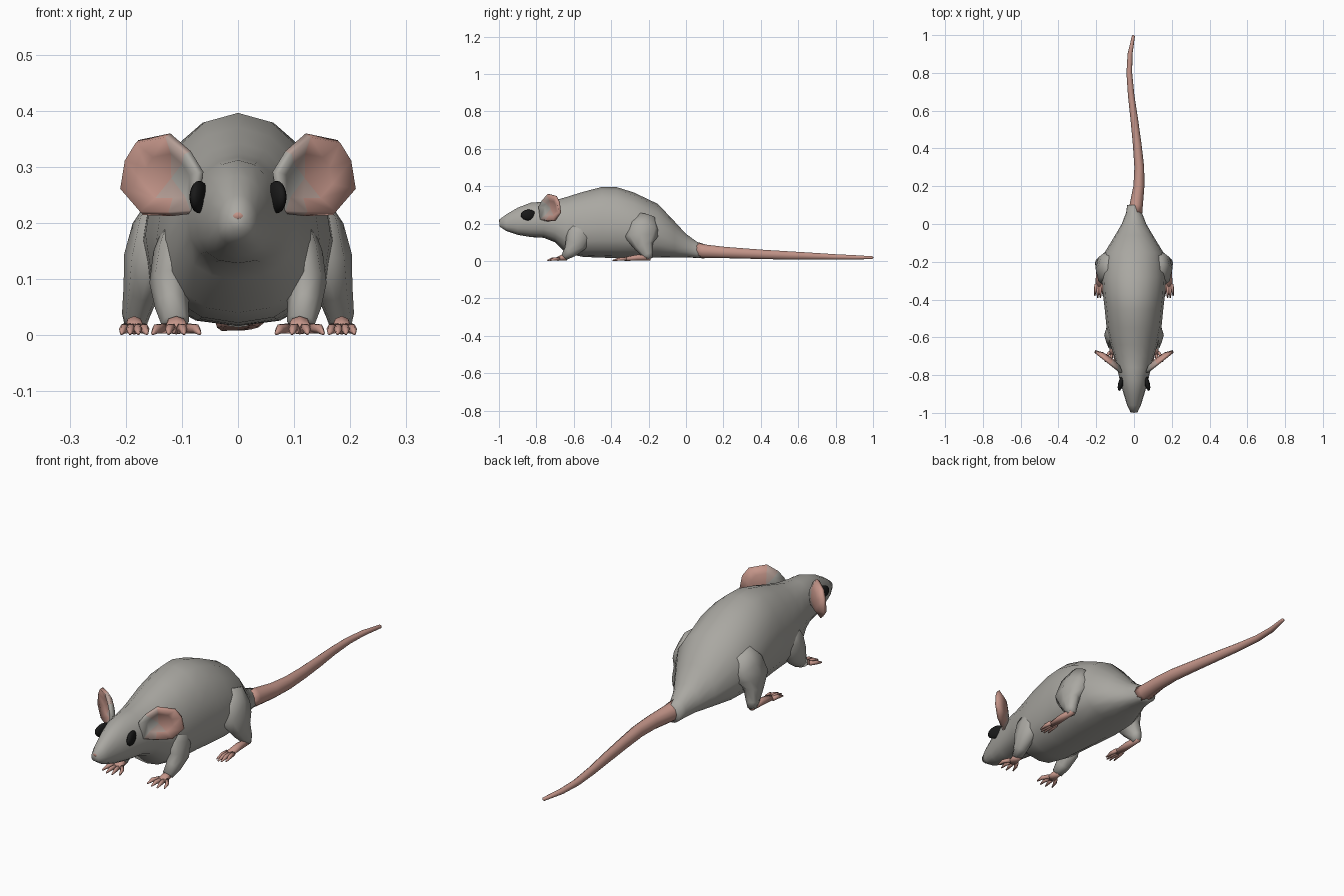
import bpy, bmesh
from math import sin, cos, pi, copysign
from mathutils import Vector, Matrix

if "Cube" in bpy.data.objects:
    bpy.data.objects.remove(bpy.data.objects["Cube"])


def material(name, rgb):
    m = bpy.data.materials.new(name)
    m.diffuse_color = (*rgb, 1)
    m.use_nodes = True
    m.node_tree.nodes["Principled BSDF"].inputs["Base Color"].default_value = m.diffuse_color
    return m


FUR = material("fur", (0.40, 0.39, 0.36))
PINK = material("pink_skin", (0.55, 0.30, 0.25))
BLEND = material("fur_skin_blend", (0.47, 0.35, 0.31))
BLACK = material("eye_black", (0.01, 0.01, 0.01))


def finish(name, bm, mats, mirror=False):
    bmesh.ops.recalc_face_normals(bm, faces=bm.faces)
    me = bpy.data.meshes.new(name)
    bm.to_mesh(me)
    bm.free()
    me.shade_smooth()
    for m in mats:
        me.materials.append(m)
    ob = bpy.data.objects.new(name, me)
    bpy.context.collection.objects.link(ob)
    if mirror:
        ob.modifiers.new("mirror", 'MIRROR').use_mirror_merge = False
    return ob


def skin_rings(bm, rings):
    rings = [[bm.verts.new(p) for p in r] for r in rings]
    n = len(rings[0])
    for a, b in zip(rings, rings[1:]):
        for i in range(n):
            j = (i + 1) % n
            bm.faces.new((a[i], a[j], b[j], b[i]))
    bm.faces.new(rings[0])
    bm.faces.new(rings[-1])


def tube(bm, path, sides=8):
    """Loft ellipses along points (x, y, z, sideways radius, other radius)."""
    pts = [Vector(p[:3]) for p in path]
    rings = []
    for i, p in enumerate(path):
        t = (pts[min(i + 1, len(pts) - 1)] - pts[max(i - 1, 0)]).normalized()
        n = t.cross(Vector((1, 0, 0))).normalized()
        s = n.cross(t)
        rings.append([pts[i] + s * p[3] * cos(2 * pi * k / sides) + n * p[4] * sin(2 * pi * k / sides)
                      for k in range(sides)])
    skin_rings(bm, rings)


def ellipsoid(name, centre, size, mat, turn=0.0, mirror=False):
    bm = bmesh.new()
    mtx = Matrix.Translation(centre) @ Matrix.Rotation(turn, 4, 'Z') @ Matrix.Diagonal((*size, 1))
    bmesh.ops.create_uvsphere(bm, u_segments=14, v_segments=10, radius=1, matrix=mtx)
    return finish(name, bm, [mat], mirror)


# head and body: y, top, bottom, half width
SECTIONS = [(-.998, .222, .185, .018), (-.96, .25, .16, .036), (-.9, .285, .14, .055),
            (-.83, .312, .128, .075), (-.76, .317, .124, .09), (-.7, .325, .10, .105),
            (-.64, .342, .04, .125), (-.55, .37, .022, .145), (-.45, .396, .018, .155),
            (-.37, .395, .016, .165), (-.28, .367, .016, .17), (-.15, .305, .018, .155),
            (-.06, .21, .018, .10), (0, .145, .02, .065), (.06, .102, .016, .042), (.1, .09, .014, .036)]


def body_ring(y, top, bot, w, sides=16):
    mid = bot + 0.43 * (top - bot)
    ring = []
    for k in range(sides):
        c, s = cos(2 * pi * k / sides), sin(2 * pi * k / sides)
        if s < -1e-6:   # fuller belly
            c, s = copysign(abs(c) ** .85, c), -abs(s) ** .85
        ring.append((w * c, y, mid + s * ((top - mid) if s > 0 else (mid - bot))))
    return ring


bm = bmesh.new()
skin_rings(bm, [body_ring(*s) for s in SECTIONS])
finish("body", bm, [FUR])

# tail
bm = bmesh.new()
tube(bm, [(.004, .06, .058, .040, .041), (.012, .1, .052, .035, .038), (.026, .2, .046, .029, .032),
          (.028, .3, .041, .026, .029), (.017, .42, .035, .023, .026), (.002, .55, .03, .02, .023),
          (-.015, .68, .026, .017, .019), (-.025, .8, .022, .015, .015), (-.021, .9, .02, .013, .012),
          (-.003, .995, .018, .008, .008), (0, 1.0, .018, .004, .004)], 10)
finish("tail", bm, [PINK])

# eyes and nose
ellipsoid("eye", (.069, -.842, .246), (.014, .043, .029), BLACK, turn=.26, mirror=True)
ellipsoid("nose", (0, -.982, .213), (.02, .018, .014), PINK)

# ears: dished leaf, outline in front view (x, z)
OUTLINE = [(.068, .29), (.09, .325), (.125, .356), (.18, .345), (.2, .312),
           (.208, .26), (.172, .217), (.12, .216), (.08, .22)]
normal = Vector((.65, -.76, 0))


def ear_point(x, z, depth):
    return Vector((x, -.785 + (x - .07) * .8, z)) - normal * depth


bm = bmesh.new()
rim = [bm.verts.new(ear_point(x, z, 0)) for x, z in OUTLINE]
inner = [bm.verts.new(ear_point(.13 + (x - .13) * .6, .28 + (z - .28) * .6, .018)) for x, z in OUTLINE]
hub = bm.verts.new(ear_point(.13, .28, .024))
for i in range(len(rim)):
    j = (i + 1) % len(rim)
    bm.faces.new((rim[i], rim[j], inner[j], inner[i]))
    bm.faces.new((inner[i], inner[j], hub))
for f in bm.faces:
    x = f.calc_center_median().x
    f.material_index = 0 if x > .125 else 1 if x > .1 else 2
ear = finish("ear", bm, [PINK, BLEND, FUR])
solid = ear.modifiers.new("thickness", 'SOLIDIFY')
solid.thickness = .014
solid.offset = 0
ear.modifiers.new("mirror", 'MIRROR').use_mirror_merge = False

# legs
LEGS = {
    "front_leg": [(.095, -.55, .20, .035, .06), (.11, -.575, .14, .042, .07), (.122, -.59, .09, .036, .058),
                  (.118, -.62, .05, .03, .036), (.112, -.65, .022, .025, .02)],
    "hind_leg": [(.12, -.21, .24, .035, .05), (.14, -.225, .185, .05, .085), (.155, -.24, .13, .05, .09),
                 (.172, -.225, .08, .033, .052), (.182, -.205, .035, .025, .03), (.183, -.20, .012, .018, .02)]}
for name, path in LEGS.items():
    bm = bmesh.new()
    tube(bm, path)
    finish(name, bm, [FUR], mirror=True)


# feet with four spread toes: heel y, ball y, toe tip y, toe spread
def foot(name, x, heel, ball, tip, width, spread):
    bm = bmesh.new()
    tube(bm, [(x, heel, .018, .014, .014), (x, (heel + ball) / 2, .018, width * .8, .016),
              (x, ball, .011, width, .010)])
    for k in (-1.5, -.5, .5, 1.5):
        back = .012 * (abs(k) > 1)
        tube(bm, [(x + k * width * .5, ball + .012, .012, .009, .010),
                  (x + k * spread * .85, (ball + tip) / 2 + back, .011, .008, .009),
                  (x + k * spread, tip + back, .003, .003, .003)], 6)
    finish(name, bm, [PINK], mirror=True)


foot("front_foot", .11, -.635, -.69, -.742, .024, .028)
foot("hind_foot", .185, -.19, -.33, -.392, .02, .015)
